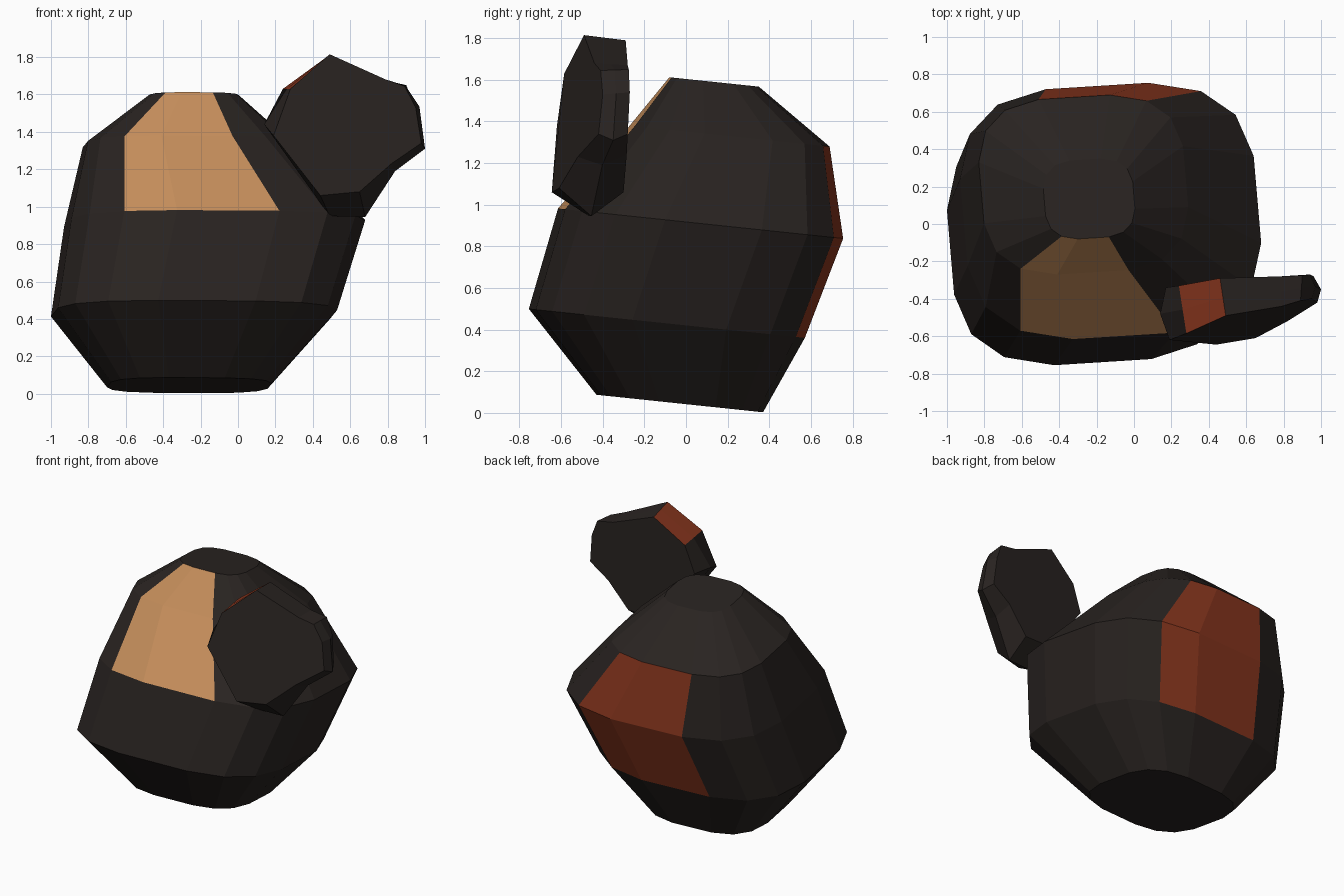
import bpy, bmesh
from mathutils import Vector

if "Cube" in bpy.data.objects:
    bpy.data.objects.remove(bpy.data.objects["Cube"])


def material(name, rgb):
    m = bpy.data.materials.new(name)
    m.diffuse_color = (*rgb, 1)
    m.use_nodes = True
    m.node_tree.nodes["Principled BSDF"].inputs["Base Color"].default_value = m.diffuse_color
    return m


MATS = [material("dark_fur", (0.022, 0.017, 0.015)),
        material("tan_patch", (0.56, 0.27, 0.105)),
        material("rust_patch", (0.25, 0.037, 0.013))]


def loft(name, rings, colour):
    """Skin closed rings and cap the ends; colour(row, column) picks the material."""
    bm = bmesh.new()
    vs = [[bm.verts.new(p) for p in ring] for ring in rings]
    n = len(vs[0])
    for r in range(len(vs) - 1):
        for c in range(n):
            d = (c + 1) % n
            f = bm.faces.new((vs[r][c], vs[r][d], vs[r + 1][d], vs[r + 1][c]))
            f.material_index = colour(r, c)
    bm.faces.new(vs[0])
    bm.faces.new(vs[-1])
    bmesh.ops.recalc_face_normals(bm, faces=bm.faces)
    me = bpy.data.meshes.new(name)
    bm.to_mesh(me)
    bm.free()
    for m in MATS:
        me.materials.append(m)
    ob = bpy.data.objects.new(name, me)
    bpy.context.collection.objects.link(ob)
    return ob


# Body: one rounded-square quarter, turned four times into a 16-sided section
section = []
quarter = [(0.25, 1.0), (0.60, 0.935), (0.83, 0.75), (0.95, 0.43)]
for _ in range(4):
    section += quarter
    quarter = [(y, -x) for x, y in quarter]

# Centre x, y, z and half width, half depth of each level; levels tip backwards
levels = [(-0.26, -0.03, 0.045, 0.44, 0.40),
          (-0.235, -0.092, 0.43, 0.765, 0.663),
          (-0.125, 0.07, 0.91, 0.805, 0.685),
          (-0.27, 0.21, 1.33, 0.56, 0.48),
          (-0.24, 0.135, 1.59, 0.245, 0.215)]
body_rings = [[(cx + u * hx, cy + v * hy, cz - 0.105 * v * hy) for u, v in section]
              for cx, cy, cz, hx, hy in levels]


def body_colour(row, col):
    if row in (2, 3) and col in (7, 8):
        return 1
    if row in (1, 2) and col in (15, 0):
        return 2
    return 0


loft("body", body_rings, body_colour)

# Side slab: front and back outlines, with a bulged middle ring
front = [(0.19, -0.62, 1.38), (0.28, -0.585, 1.63), (0.49, -0.49, 1.815),
         (0.79, -0.44, 1.68), (0.89, -0.41, 1.645), (0.95, -0.40, 1.53),
         (0.98, -0.42, 1.34), (0.82, -0.52, 1.23), (0.65, -0.61, 1.08),
         (0.44, -0.645, 1.06)]
back = [(0.17, -0.34, 1.44), (0.24, -0.33, 1.63), (0.46, -0.29, 1.79),
        (0.78, -0.28, 1.67), (0.90, -0.275, 1.65), (0.94, -0.27, 1.54),
        (0.96, -0.28, 1.34), (0.82, -0.285, 1.24), (0.67, -0.30, 1.06),
        (0.46, -0.30, 1.06)]
bulge = {0: (-0.04, 0.03), 5: (0.025, 0.0), 6: (0.03, -0.03), 7: (0.02, -0.045),
         8: (0.02, -0.125), 9: (0.04, -0.11)}
middle = []
for i, (a, b) in enumerate(zip(front, back)):
    dx, dz = bulge.get(i, (0, 0))
    middle.append((Vector(a) + Vector(b)) / 2 + Vector((dx, 0, dz)))
loft("side_slab", [front, middle, back], lambda r, c: 2 if c == 1 else 0)
